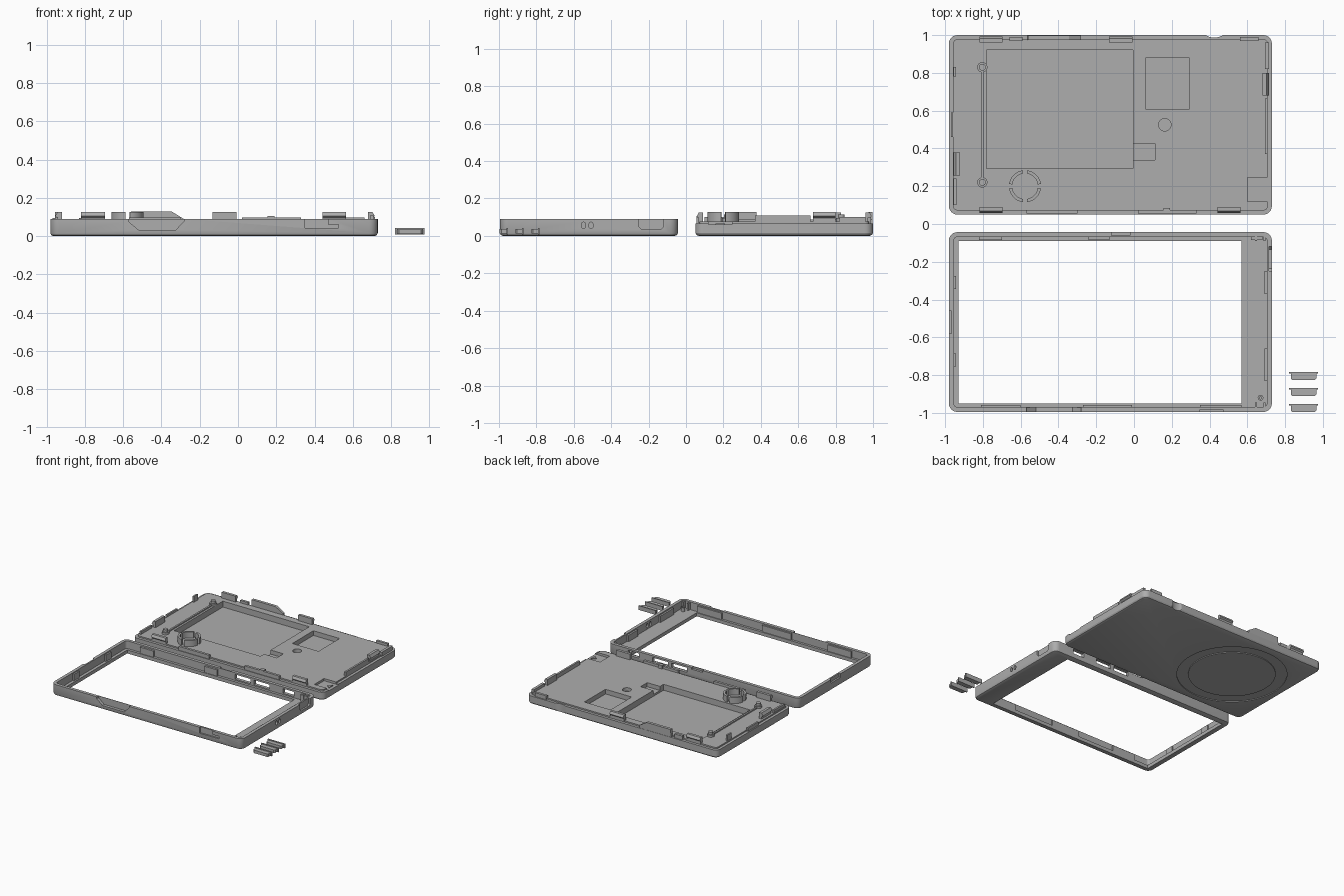
import bpy, bmesh, math
from mathutils import Matrix, Vector

if "Cube" in bpy.data.objects:
    bpy.data.objects.remove(bpy.data.objects["Cube"])

grey = bpy.data.materials.new("matte_grey")
grey.diffuse_color = (0.42, 0.42, 0.42, 1)
grey.use_nodes = True
grey.node_tree.nodes["Principled BSDF"].inputs["Base Color"].default_value = grey.diffuse_color


def finish(name, bm):
    bmesh.ops.recalc_face_normals(bm, faces=bm.faces)
    me = bpy.data.meshes.new(name)
    bm.to_mesh(me)
    bm.free()
    me.materials.append(grey)
    ob = bpy.data.objects.new(name, me)
    bpy.context.collection.objects.link(ob)
    return ob


def box(name, x0, x1, y0, y1, z0, z1):
    bm = bmesh.new()
    bmesh.ops.create_cube(bm, size=1)
    for v in bm.verts:
        v.co = ((x0 + x1) / 2 + v.co.x * (x1 - x0), (y0 + y1) / 2 + v.co.y * (y1 - y0),
                (z0 + z1) / 2 + v.co.z * (z1 - z0))
    return finish(name, bm)


def cyl(name, x, y, z0, z1, r, n=32):
    bm = bmesh.new()
    bmesh.ops.create_cone(bm, cap_ends=True, segments=n, radius1=r, radius2=r, depth=z1 - z0,
                          matrix=Matrix.Translation((x, y, (z0 + z1) / 2)))
    return finish(name, bm)


def prism(name, pts, axis, a, b):
    """Extrude a flat outline along an axis ('y': points are x,z; 'x': y,z; 'z': x,y)."""
    place = {'x': lambda p, t: (t, p[0], p[1]), 'y': lambda p, t: (p[0], t, p[1]),
             'z': lambda p, t: (p[0], p[1], t)}[axis]
    bm = bmesh.new()
    f = bm.faces.new([bm.verts.new(place(p, a)) for p in pts])
    ext = bmesh.ops.extrude_face_region(bm, geom=[f])["geom"]
    move = Vector(place((0, 0), b - a))
    bmesh.ops.translate(bm, vec=move, verts=[g for g in ext if isinstance(g, bmesh.types.BMVert)])
    return finish(name, bm)


def arc_ring(name, x, y, r0, r1, a0, a1, z0, z1, n):
    """Arc with a rectangular section; a full turn closes on itself."""
    full = abs(a1 - a0) > 6.28
    bm = bmesh.new()
    loops = []
    for i in range(n if full else n + 1):
        t = a0 + (a1 - a0) * i / n
        loops.append([bm.verts.new((x + r * math.cos(t), y + r * math.sin(t), z))
                      for r, z in ((r0, z0), (r1, z0), (r1, z1), (r0, z1))])
    pairs = list(zip(loops, loops[1:])) + ([(loops[-1], loops[0])] if full else [])
    for a, b in pairs:
        for k in range(4):
            bm.faces.new((a[k], a[(k + 1) % 4], b[(k + 1) % 4], b[k]))
    if not full:
        bm.faces.new(loops[0])
        bm.faces.new(loops[-1])
    return finish(name, bm)


def tray(name, x0, x1, y0, y1, levels, r=0.045):
    """Rounded rectangle lofted through (inset, z) levels."""
    bm = bmesh.new()
    rows = []
    for d, z in levels:
        row, q = [], max(r - d, 0.005)
        for cx, cy, s in ((x1 - d - q, y1 - d - q, 0), (x0 + d + q, y1 - d - q, 1),
                          (x0 + d + q, y0 + d + q, 2), (x1 - d - q, y0 + d + q, 3)):
            for i in range(7):
                t = (s + i / 6) * math.pi / 2
                row.append(bm.verts.new((cx + q * math.cos(t), cy + q * math.sin(t), z)))
        rows.append(row)
    for a, b in zip(rows, rows[1:]):
        for i in range(len(a)):
            j = (i + 1) % len(a)
            bm.faces.new((a[i], a[j], b[j], b[i]))
    bm.faces.new(rows[0])
    bm.faces.new(rows[-1])
    return finish(name, bm)


def cut(target, *cutters):
    for c in cutters:
        m = target.modifiers.new("cut", 'BOOLEAN')
        m.operation, m.solver, m.object = 'DIFFERENCE', 'EXACT', c
        bpy.context.view_layer.update()
        me = bpy.data.meshes.new_from_object(target.evaluated_get(bpy.context.evaluated_depsgraph_get()))
        target.modifiers.clear()
        target.data = me
        bpy.data.objects.remove(c)


X0, X1 = -0.98, 0.73

# Back shell: chamfered plate with a stepped rim
shell = tray("back_shell", X0, X1, 0.05, 1.0,
             [(0.018, 0), (0.006, 0.005), (0, 0.016), (0, 0.067), (0.022, 0.067), (0.022, 0.078)])
cut(shell,
    box("battery_cut", -0.78, -0.005, 0.295, 0.92, 0.03, 0.2),
    box("cable_cut", -0.03, 0.11, 0.34, 0.425, 0.045, 0.2),
    box("chip_cut", 0.06, 0.295, 0.61, 0.88, 0.04, 0.2),
    box("card_cut", 0.60, 0.8, 0.12, 0.245, 0.06, 0.2),
    cyl("thumb_cut", 0.425, 1.075, -0.1, 0.2, 0.088, 48),
    cyl("round_cut", 0.163, 0.525, 0.05, 0.2, 0.033),
    arc_ring("magnet_cut", -0.51, 0.525, 0.325, 0.41, 0, 2 * math.pi, -0.05, 0.006, 96))

# Card slot arrow
prism("card_arrow", [(0.675, 0.183), (0.705, 0.208), (0.705, 0.158)], 'z', 0.06, 0.066)

# Locating pegs joined by a thin rib
for y in (0.22, 0.83):
    cyl("peg_base", -0.803, y, 0.07, 0.095, 0.027)
    cyl("peg", -0.803, y, 0.07, 0.115, 0.018)
box("peg_rib", -0.81, -0.796, 0.24, 0.81, 0.07, 0.088)

# Camera ring in four arcs
for k in range(4):
    a = k * math.pi / 2 + 0.14
    arc_ring("ring_arc", -0.577, 0.2, 0.068, 0.085, a, a + math.pi / 2 - 0.28, 0.07, 0.127, 12)

# Snap clips on the long edges: upright with an outward ridge
for x, y, s in ((-0.757, 0.96, 1), (-0.07, 0.96, 1), (-0.757, 0.09, -1), (0.503, 0.09, -1)):
    w = 0.062
    prof = [(y, 0.07), (y + s * 0.022, 0.07), (y + s * 0.022, 0.095), (y + s * 0.032, 0.105),
            (y + s * 0.022, 0.125), (y, 0.125)]
    prism("long_clip", prof, 'x', x - w, x + w)
# Snap clips on the short edges
for x, y, s in ((-0.92, 0.318, -1), (0.68, 0.74, 1)):
    prof = [(x, 0.07), (x + s * 0.022, 0.07), (x + s * 0.022, 0.095), (x + s * 0.035, 0.105),
            (x + s * 0.022, 0.127), (x, 0.127)]
    prism("short_clip", prof, 'y', y - 0.06, y + 0.06)

# Chamfered tab on the back edge
prism("back_tab", [(-0.565, 0.06), (-0.28, 0.06), (-0.28, 0.088), (-0.345, 0.128),
                   (-0.56, 0.128)], 'y', 0.975, 0.998)
# Low edge lips
for x0, x1 in ((-0.57, -0.30), (0.02, 0.16), (0.19, 0.33)):
    box("front_lip", x0, x1, 0.055, 0.075, 0.06, 0.098)
box("front_post", 0.155, 0.19, 0.055, 0.085, 0.06, 0.105)
for x0, x1 in ((-0.66, -0.59), (0.56, 0.66)):
    box("back_lip", x0, x1, 0.97, 0.99, 0.06, 0.098)
box("right_lip", 0.693, 0.708, 0.37, 0.665, 0.06, 0.11)
box("right_lip", 0.693, 0.715, 0.82, 0.96, 0.06, 0.1)
box("left_lip", -0.97, -0.957, 0.46, 0.59, 0.06, 0.095)
box("left_lip", -0.955, -0.94, 0.10, 0.24, 0.06, 0.1)
box("left_pin", -0.955, -0.942, 0.78, 0.83, 0.06, 0.125)

# Bezel: tray with a screen opening and openings in its walls
bezel = tray("bezel", X0, X1, -0.995, -0.043, [(0.016, 0), (0.005, 0.005), (0, 0.016), (0, 0.09)])
cut(bezel,
    tray("inner_cut", X0, X1, -0.995, -0.043, [(0.026, 0.028), (0.026, 0.2)]),
    box("screen_cut", -0.93, 0.57, -0.95, -0.09, -0.1, 0.2),
    prism("tab_cut", [(-0.57, 0.2), (-0.57, 0.075), (-0.52, 0.033), (-0.325, 0.033),
                      (-0.28, 0.08), (-0.28, 0.2)], 'y', -1.05, -0.971),
    prism("switch_cut", [(0.35, 0.2), (0.35, 0.042), (0.525, 0.042), (0.525, 0.062),
                         (0.47, 0.062), (0.47, 0.2)], 'y', -1.05, -0.983),
    prism("card_slot_cut", [(-0.25, 0.2), (-0.25, 0.048), (-0.235, 0.033), (-0.135, 0.033),
                            (-0.12, 0.048), (-0.12, 0.2)], 'x', 0.716, 0.8),
    box("front_window", -0.12, -0.02, -0.062, 0, 0.075, 0.2),
    box("port_window", 0.02, 0.16, -0.1, 0.0, 0.038, 0.076),
    box("port_window", 0.19, 0.33, -0.1, 0.0, 0.038, 0.076),
    box("port_window", 0.45, 0.55, -0.1, 0.0, 0.038, 0.076),
    box("left_notch", -1.1, -0.966, -0.58, -0.46, 0.06, 0.2))
for y in (-0.548, -0.508):
    oval = [(y + 0.012 * math.cos(i * math.pi / 8), 0.056 + 0.018 * math.sin(i * math.pi / 8))
            for i in range(16)]
    cut(bezel, prism("hole_cut", oval, 'x', 0.65, 0.8))

# Catches along the inside of the bezel walls
for x0, x1 in ((-0.82, -0.70), (-0.24, -0.13), (0.62, 0.68)):
    box("back_catch", x0, x1, -0.085, -0.066, 0.02, 0.078)
for x0, x1 in ((-0.81, -0.60), (-0.27, -0.01), (0.35, 0.57)):
    box("front_catch", x0, x1, -0.972, -0.957, 0.02, 0.08)
for y in (-0.31, -0.72):
    box("left_catch", -0.957, -0.942, y - 0.035, y + 0.035, 0.02, 0.08)
for y0, y1 in ((-0.37, -0.25), (-0.83, -0.66)):
    box("right_catch", 0.69, 0.707, y0, y1, 0.02, 0.08)
# Small posts and screw boss at the wide end
for y in (-0.075, -0.96):
    for x in (0.64, 0.685):
        box("corner_post", x, x + 0.012, y - 0.015, y + 0.015, 0.02, 0.085)
arc_ring("screw_boss", 0.67, -0.92, 0.006, 0.015, 0, 2 * math.pi, 0.02, 0.06, 16)

# Three loose push buttons: cap with a wider thin flange
for i in range(3):
    y = -0.783 - 0.0845 * i
    box("button_flange", 0.82, 0.975, y - 0.009, y, 0.008, 0.042)
    prism("button_cap", [(0.83, y - 0.005), (0.966, y - 0.005), (0.966, y - 0.035), (0.956, y - 0.044),
                         (0.84, y - 0.044), (0.83, y - 0.035)], 'z', 0.012, 0.036)

# Keep edges crisp while curved walls stay smooth
bpy.ops.object.select_all(action='SELECT')
bpy.context.view_layer.objects.active = shell
bpy.ops.object.shade_smooth_by_angle(angle=math.radians(28))
